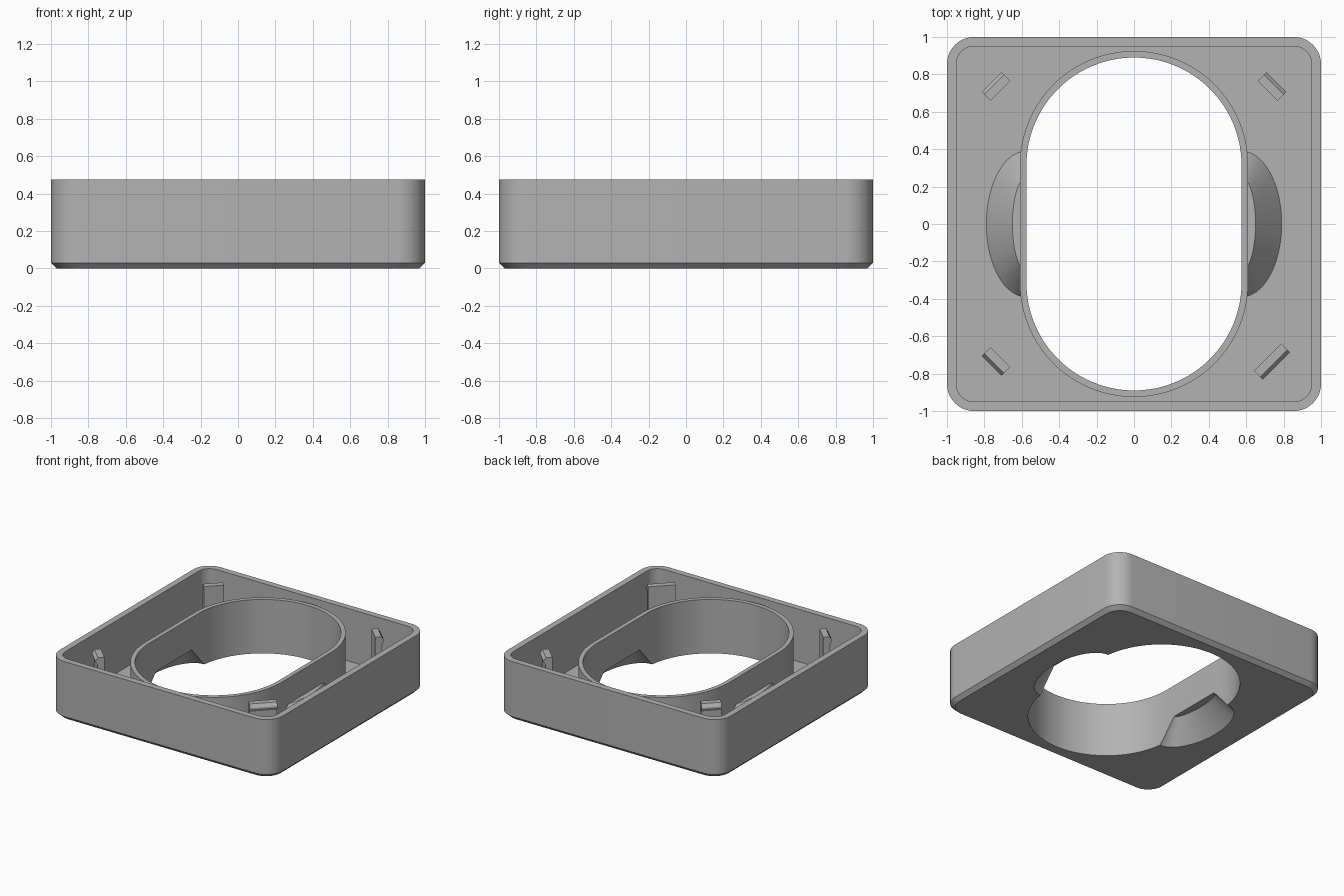
import bpy, bmesh, math
from mathutils import Vector, Matrix

if "Cube" in bpy.data.objects:
    bpy.data.objects.remove(bpy.data.objects["Cube"])

grey = bpy.data.materials.new("mid grey")
grey.diffuse_color = (0.45, 0.45, 0.45, 1)
grey.use_nodes = True
grey.node_tree.nodes["Principled BSDF"].inputs["Base Color"].default_value = grey.diffuse_color


def rounded(hx, hy, r, n):
    """Outline of a rounded rectangle; n steps per corner."""
    pts = []
    for k, (sx, sy) in enumerate(((1, 1), (-1, 1), (-1, -1), (1, -1))):
        for i in range(n + 1):
            a = math.pi / 2 * (k + i / n)
            p = (sx * (hx - r) + r * math.cos(a), sy * (hy - r) + r * math.sin(a))
            if not pts or math.dist(p, pts[-1]) > 1e-5:
                pts.append(p)
    if math.dist(pts[0], pts[-1]) < 1e-5:
        pts.pop()
    return pts


def ellipse(cx, a, b, n=64):
    return [(cx + a * math.cos(2 * math.pi * i / n), b * math.sin(2 * math.pi * i / n))
            for i in range(n)]


def loft(name, layers):
    """Closed solid through (z, outline) layers."""
    bm = bmesh.new()
    rings = [[bm.verts.new((x, y, z)) for x, y in pts] for z, pts in layers]
    for lo, hi in zip(rings, rings[1:]):
        for i in range(len(lo)):
            j = (i + 1) % len(lo)
            bm.faces.new((lo[i], lo[j], hi[j], hi[i]))
    bm.faces.new(rings[0][::-1])
    bm.faces.new(rings[-1])
    bmesh.ops.recalc_face_normals(bm, faces=bm.faces)
    me = bpy.data.meshes.new(name)
    bm.to_mesh(me)
    bm.free()
    me.materials.append(grey)
    ob = bpy.data.objects.new(name, me)
    bpy.context.collection.objects.link(ob)
    return ob


def combine(target, tool, op):
    tool.hide_render = True
    m = target.modifiers.new(op, "BOOLEAN")
    m.operation, m.solver, m.object = op, "EXACT", tool
    bpy.context.view_layer.objects.active = target
    bpy.ops.object.modifier_apply(modifier=m.name)
    bpy.data.objects.remove(tool)


def stadium(r):
    return rounded(r, r + 0.315, r, 24)


# Outer shell with chamfered bottom, hollowed to a thin wall and floor
tray = loft("tray", [(0, rounded(0.97, 0.97, 0.13, 10)),
                     (0.03, rounded(1, 1, 0.145, 10)),
                     (0.475, rounded(1, 1, 0.145, 10))])
combine(tray, loft("pocket", [(0.05, rounded(0.95, 0.95, 0.095, 10)),
                              (0.6, rounded(0.95, 0.95, 0.095, 10))]), "DIFFERENCE")

# Oval collar and the sloped finger-grip housings beside it
combine(tray, loft("collar", [(0.02, stadium(0.61)), (0.437, stadium(0.61))]), "UNION")
for s in (-1, 1):
    combine(tray, loft("grip_housing", [(0.02, ellipse(s * 0.575, 0.238, 0.413)),
                                        (0.23, ellipse(s * 0.575, 0.075, 0.25))]), "UNION")

# Oval opening and finger-grip recesses from beneath
combine(tray, loft("opening", [(-0.1, stadium(0.575)), (0.6, stadium(0.575))]), "DIFFERENCE")
for s in (-1, 1):
    combine(tray, loft("grip_recess", [(-0.02, ellipse(s * 0.575, 0.222, 0.403)),
                                       (0.175, ellipse(s * 0.575, 0.06, 0.228))]), "DIFFERENCE")

bpy.ops.object.select_all(action="DESELECT")
tray.select_set(True)
bpy.context.view_layer.objects.active = tray
bpy.ops.object.shade_smooth_by_angle(angle=math.radians(30))

# Corner clips: upright with an outward hook, profile in (outward, z)
profile = [(-0.033, 0.04), (0.017, 0.04), (0.017, 0.41), (0.033, 0.435),
           (0.033, 0.445), (0.015, 0.472), (-0.033, 0.472)]
for label, sx, sy, length in (("back_right", 1, 1, 0.15), ("back_left", -1, 1, 0.15),
                              ("front_left", -1, -1, 0.15), ("front_right", 1, -1, 0.205)):
    clip = loft("clip_" + label, [(-length / 2, profile), (length / 2, profile)])
    out = Vector((sx, sy, 0)).normalized()
    up = Vector((0, 0, 1))
    side = out.cross(up)
    rot = Matrix((out, up, side)).transposed().to_4x4()
    clip.data.transform(Matrix.Translation((sx * 0.738, sy * 0.735, 0)) @ rot)
